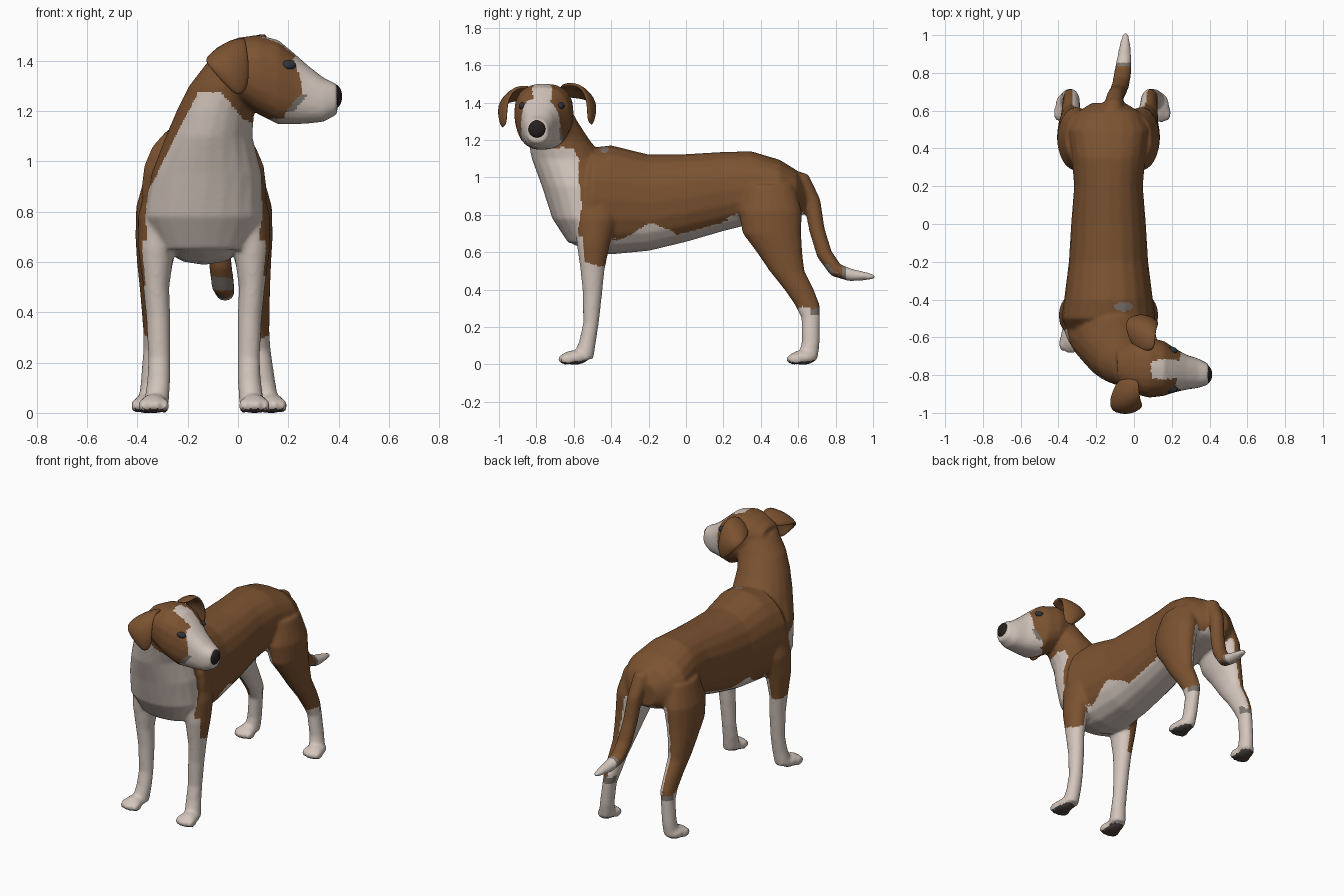
import bpy, bmesh, math
from mathutils import Vector, Matrix

cube = bpy.data.objects.get("Cube")
if cube:
    bpy.data.objects.remove(cube, do_unlink=True)

MID = -0.135          # x of the body's plane of symmetry
X, Y, Z = Vector((1, 0, 0)), Vector((0, 1, 0)), Vector((0, 0, 1))


def material(name, rgb):
    m = bpy.data.materials.new(name)
    m.use_nodes = True
    m.diffuse_color = (*rgb, 1)
    m.node_tree.nodes["Principled BSDF"].inputs["Base Color"].default_value = (*rgb, 1)
    return m


brown = material("brown coat", (0.2, 0.085, 0.03))
white = material("cream white coat", (0.65, 0.56, 0.5))
grey = material("grey patch", (0.2, 0.175, 0.155))
pad = material("dark paw pad", (0.07, 0.055, 0.048))
black = material("nose black", (0.018, 0.014, 0.013))
eye_dark = material("eye slate", (0.03, 0.036, 0.045))


def loft(bm, rings, axis=None, square=0.88, sides=20):
    """Closed skin over rings (x, y, z, width radius, depth radius)."""
    loops = []
    pts = [Vector(r[:3]) for r in rings]
    for i, r in enumerate(rings):
        n = axis or (pts[min(i + 1, len(pts) - 1)] - pts[max(i - 1, 0)]).normalized()
        u = Y if axis == X else X
        v = n.cross(u).normalized()
        loop = []
        for k in range(sides):
            a = math.tau * k / sides
            c, s = math.cos(a), math.sin(a)
            c = math.copysign(abs(c) ** square, c)
            s = math.copysign(abs(s) ** square, s)
            loop.append(bm.verts.new(pts[i] + u * c * r[3] + v * s * r[4]))
        loops.append(loop)
    for a, b in zip(loops, loops[1:]):
        for k in range(sides):
            j = (k + 1) % sides
            bm.faces.new((a[k], a[j], b[j], b[k]))
    bm.faces.new(loops[0])
    bm.faces.new(loops[-1])


def ball(bm, centre, radii, seg=16):
    mat = Matrix.Translation(centre) @ Matrix.Diagonal((*radii, 1))
    bmesh.ops.create_uvsphere(bm, u_segments=seg, v_segments=seg // 2, radius=1, matrix=mat)


def make_object(name, bm, mats):
    bmesh.ops.recalc_face_normals(bm, faces=bm.faces)
    me = bpy.data.meshes.new(name)
    bm.to_mesh(me)
    bm.free()
    for m in mats:
        me.materials.append(m)
    for p in me.polygons:
        p.use_smooth = True
    ob = bpy.data.objects.new(name, me)
    bpy.context.collection.objects.link(ob)
    return ob


body = bmesh.new()

# Torso, chest to rump
torso = [(-0.66, 0.84, 0.12, 0.12), (-0.6, 0.84, 0.2, 0.2), (-0.5, 0.88, 0.25, 0.28),
         (-0.4, 0.88, 0.235, 0.292), (-0.2, 0.865, 0.21, 0.258), (0, 0.89, 0.198, 0.235),
         (0.2, 0.925, 0.182, 0.212), (0.35, 0.945, 0.195, 0.195), (0.5, 0.93, 0.215, 0.165),
         (0.59, 0.91, 0.17, 0.13), (0.64, 0.89, 0.09, 0.08)]
loft(body, [(MID, y, z, a, b) for y, z, a, b in torso], Y)

# Neck, turning toward the left
loft(body, [(-0.135, -0.53, 0.65, 0.17, 0.1), (-0.135, -0.55, 0.78, 0.235, 0.165),
            (-0.125, -0.58, 0.95, 0.22, 0.19), (-0.115, -0.63, 1.1, 0.172, 0.195),
            (-0.09, -0.68, 1.2, 0.155, 0.165), (-0.05, -0.72, 1.3, 0.145, 0.14),
            (-0.01, -0.75, 1.41, 0.1, 0.11)], Z, 1)

# Head and muzzle
loft(body, [(-0.09, -0.75, 1.37, 0.09, 0.08), (0, -0.755, 1.367, 0.145, 0.125),
            (0.08, -0.76, 1.345, 0.16, 0.158), (0.16, -0.765, 1.315, 0.145, 0.168),
            (0.22, -0.775, 1.29, 0.115, 0.143), (0.28, -0.785, 1.265, 0.092, 0.115),
            (0.34, -0.79, 1.245, 0.078, 0.088), (0.395, -0.795, 1.247, 0.055, 0.06)], X, 0.82)

# Tail
loft(body, [(-0.12, 0.54, 1.0, 0.06, 0.05), (-0.11, 0.62, 0.98, 0.052, 0.05),
            (-0.1, 0.675, 0.87, 0.045, 0.045), (-0.085, 0.7, 0.72, 0.045, 0.042),
            (-0.07, 0.74, 0.59, 0.046, 0.042), (-0.06, 0.8, 0.505, 0.046, 0.04),
            (-0.052, 0.88, 0.478, 0.038, 0.034), (-0.047, 0.96, 0.472, 0.027, 0.022),
            (-0.045, 1.01, 0.468, 0.014, 0.012)], None, 1)

# Legs and paws, offsets taken from the body's middle plane
front_leg = [(0.14, -0.47, 0.95, 0.08, 0.1), (0.175, -0.48, 0.78, 0.088, 0.115),
             (0.19, -0.495, 0.65, 0.072, 0.09), (0.19, -0.5, 0.5, 0.052, 0.064),
             (0.182, -0.5, 0.38, 0.048, 0.052), (0.178, -0.508, 0.22, 0.044, 0.042),
             (0.18, -0.525, 0.13, 0.046, 0.045), (0.19, -0.55, 0.03, 0.05, 0.055)]
hind_leg = [(0.15, 0.45, 0.96, 0.08, 0.13), (0.17, 0.45, 0.82, 0.1, 0.17),
            (0.185, 0.46, 0.7, 0.088, 0.157), (0.195, 0.5, 0.6, 0.072, 0.122),
            (0.205, 0.54, 0.5, 0.058, 0.094), (0.212, 0.605, 0.4, 0.049, 0.079),
            (0.215, 0.648, 0.32, 0.045, 0.067), (0.225, 0.667, 0.25, 0.04, 0.05),
            (0.242, 0.667, 0.12, 0.042, 0.048), (0.255, 0.65, 0.03, 0.045, 0.055)]
for side in (1, -1):
    # The right hind foot stands closer in than the left one
    tuck = 0.04 if side < 0 else 0
    for leg, fx, fy, pull in ((front_leg, 0.2, -0.595, 0), (hind_leg, 0.268, 0.625, tuck)):
        loft(body, [(MID + side * (r[0] - pull * max(0, 1 - r[2] / 0.6)), *r[1:])
                    for r in leg], Z, 1)
        cx = MID + side * (fx - pull)
        ball(body, (cx, fy, 0.037), (0.054, 0.075, 0.039))
        for t in (-1.5, -0.5, 0.5, 1.5):
            ball(body, (cx + t * 0.029, fy - 0.055 + abs(t) * 0.012, 0.028),
                 (0.018, 0.042, 0.029))

# Fuse the parts into one soft skin
raw = make_object("body_blockout", body, [])
remesh = raw.modifiers.new("fuse", 'REMESH')
remesh.mode = 'VOXEL'
remesh.voxel_size = 0.01
smooth = raw.modifiers.new("soften", 'SMOOTH')
smooth.factor, smooth.iterations = 0.5, 7
deps = bpy.context.evaluated_depsgraph_get()
skin = bpy.data.meshes.new_from_object(raw.evaluated_get(deps))
bpy.data.objects.remove(raw, do_unlink=True)
skin.name = "body"
dog = bpy.data.objects.new("body", skin)
bpy.context.collection.objects.link(dog)
skin.materials.clear()
for m in (brown, white, grey, pad):
    skin.materials.append(m)
BROWN, WHITE, GREY, PAD = range(4)


def coat(p, n):
    """Choose the coat colour from position and facing."""
    x, y, z = p
    dx = x - MID
    side = 1 if dx > 0 else -1
    wob = 0.012 * math.sin(23 * y + 17 * z) + 0.006 * math.sin(51 * y - 37 * x)
    if z < 0.025 and n.z < -0.6:
        return PAD
    # Tail
    if y > 0.73 or (y > 0.63 and z > 0.5):
        if n.z < -0.2 and 0.49 < z < 0.54:
            return GREY
        return WHITE if y > 0.855 else GREY if y > 0.835 else BROWN
    # Nape spot
    if z > 1.1 and math.hypot((x + 0.055) / 0.05, (y + 0.437) / 0.024) < 1:
        return GREY
    # Head: muzzle, blaze and throat
    if z > 1.13 and x > 0.06:
        edge = 0.238 + wob - max(0, 1.27 - z) * 0.6
        if x > edge:
            return GREY if x < edge + 0.025 and 1.2 < z < 1.27 else WHITE
        if abs(y + 0.772) < 0.048 + wob * 0.4 and n.z > 0.25 and x > 0.09:
            return WHITE
        return WHITE if z < 1.165 + wob * 0.5 else BROWN
    # Chest and front of the neck
    if y < -0.565 + wob * 0.7:
        top = max(1.16, 1.27 - max(0, x + 0.07) * 1.2) - max(0, -0.16 - x) * 2
        on_nape = z > 1.0 and n.y > 0.25
        return WHITE if z < top + wob * 0.5 and not on_nape else BROWN
    # Front legs
    if y < -0.4:
        inner = n.x * side < -0.2 or n.y < -0.5 or abs(dx) < 0.12 or n.z < -0.5
        return WHITE if z < (0.7 if inner else 0.54 if side > 0 else 0.5) + wob else BROWN
    # Hind legs
    if y > 0.28:
        if z < 0.29 + wob * 1.5:
            return GREY if y > 0.665 and z > 0.265 else WHITE
        if z < 0.82 and (n.x * side < -0.25 or abs(dx) < 0.07):
            return WHITE
        if z < 0.8 and abs(dx) < 0.16 and n.z < -0.3:
            return WHITE
        return BROWN
    # Belly
    edge = 0.715 + 0.06 * (y + 0.1) + 0.035 * math.sin(15 * y + 4.3) + wob * 0.7
    edge -= 0.03 if side < 0 else 0
    return WHITE if z < edge or n.z < -0.65 else BROWN


for f in skin.polygons:
    f.use_smooth = True
    f.material_index = coat(f.center, f.normal)

# Folded drop ears: root, crest, flap and tip rows
ear_rows = [[(-0.08, -0.81, 1.41), (-0.03, -0.81, 1.465), (0.03, -0.81, 1.48)],
            [(-0.14, -0.93, 1.41), (-0.06, -0.935, 1.475), (0.03, -0.915, 1.495)],
            [(-0.12, -1.005, 1.375), (-0.03, -1.015, 1.4), (0.05, -0.96, 1.39)],
            [(-0.025, -0.975, 1.275), (0.005, -0.985, 1.255), (0.04, -0.955, 1.28)]]
for name, far in (("right_ear", False), ("left_ear", True)):
    bm = bmesh.new()
    grid = [[bm.verts.new((x + 0.085, -1.485 - y, z + 0.015) if far else (x, y, z))
             for x, y, z in row] for row in ear_rows]
    for a, b in zip(grid, grid[1:]):
        for k in range(2):
            bm.faces.new((a[k], a[k + 1], b[k + 1], b[k]))
    ear = make_object(name, bm, [brown])
    thick = ear.modifiers.new("thickness", 'SOLIDIFY')
    thick.thickness, thick.offset = 0.026, 0
    sub = ear.modifiers.new("round", 'SUBSURF')
    sub.levels = sub.render_levels = 2

# Nose
bm = bmesh.new()
ball(bm, (0.381, -0.797, 1.258), (0.033, 0.05, 0.05), 20)
make_object("nose", bm, [black])

# Eyes
for name, y in (("right_eye", -0.874), ("left_eye", -0.67)):
    bm = bmesh.new()
    ball(bm, (0.195, y, 1.382), (0.036, 0.02, 0.02))
    make_object(name, bm, [eye_dark])
